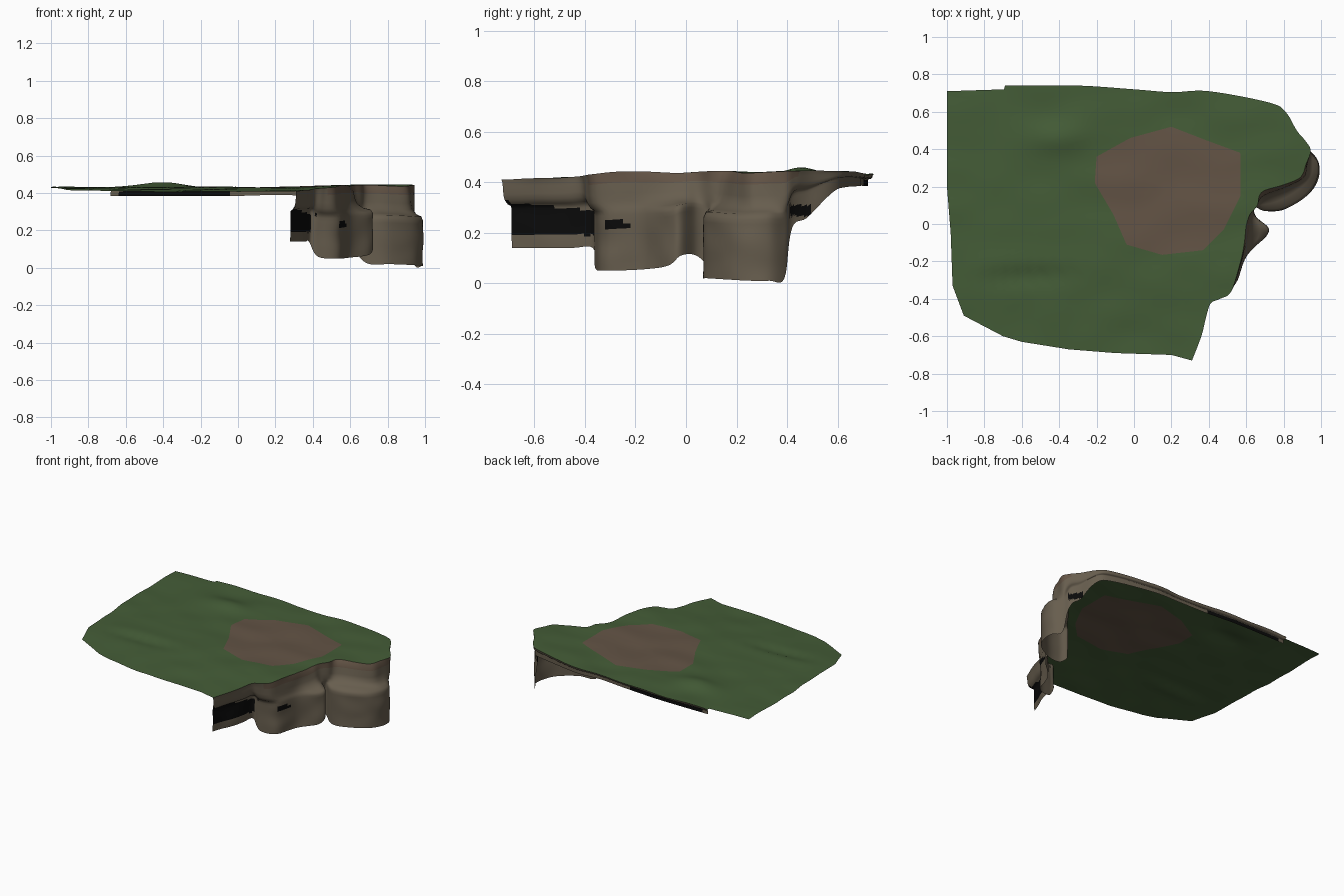
import bpy, bmesh, math
from mathutils import Vector, noise

if "Cube" in bpy.data.objects:
    bpy.data.objects.remove(bpy.data.objects["Cube"])

def material(name, rgb):
    m = bpy.data.materials.new(name)
    m.diffuse_color = (*rgb, 1)
    m.use_nodes = True
    m.node_tree.nodes["Principled BSDF"].inputs["Base Color"].default_value = m.diffuse_color
    return m

GRASS = material("grass green", (0.058, 0.108, 0.038))
DIRT = material("dirt brown", (0.125, 0.088, 0.060))
ROCK = material("rock brown", (0.135, 0.110, 0.076))
BLACK = material("cave black", (0.003, 0.003, 0.003))

def smooth(a, b, x):
    t = min(max((x - a) / (b - a), 0), 1)
    return t * t * (3 - 2 * t)

def height(x, y):
    """Gentle bumps on the plateau."""
    z = 0.408 + 0.022 * smooth(-0.72, -0.2, y) + 0.012 * smooth(0.2, 0.7, x)
    z += 0.03 * math.exp(-((x + 0.4) / 0.15) ** 2 - ((y - 0.46) / 0.08) ** 2)
    z -= 0.02 * math.exp(-((x + 0.55) / 0.25) ** 2 - ((y + 0.28) / 0.05) ** 2)
    return z + 0.008 * noise.noise(Vector((x * 4, y * 6, 2)))

def catmull(p0, p1, p2, p3, t):
    return [0.5 * (2*b + (c - a)*t + (2*a - 5*b + 4*c - d)*t*t + (3*b - a - 3*c + d)*t**3)
            for a, b, c, d in zip(p0, p1, p2, p3)]

def finish(bm, name, mats, angle):
    me = bpy.data.meshes.new(name)
    bm.to_mesh(me)
    bm.free()
    ob = bpy.data.objects.new(name, me)
    bpy.context.collection.objects.link(ob)
    for m in mats:
        me.materials.append(m)
    bpy.ops.object.select_all(action='DESELECT')
    ob.select_set(True)
    bpy.context.view_layer.objects.active = ob
    bpy.ops.object.shade_smooth_by_angle(angle=math.radians(angle))
    return ob

# Cliff columns: rim x, rim y, foot x, foot y, foot z
COLUMNS = [
    (.31, -.73, .28, -.69, .14), (.36, -.60, .33, -.56, .14), (.385, -.5, .36, -.45, .14),
    (.41, -.425, .385, -.37, .14), (.46, -.40, .43, -.36, .06), (.52, -.36, .54, -.32, .05),
    (.57, -.20, .60, -.17, .055), (.59, -.10, .70, -.07, .07), (.60, -.01, .72, -.02, .11),
    (.62, .05, .65, .04, .11), (.66, .10, .645, .09, .06), (.67, .15, .70, .07, .02),
    (.70, .18, .81, .08, .02), (.80, .21, .93, .16, .015), (.89, .25, .985, .25, .01),
    (.92, .32, .985, .33, .01), (.945, .39, .94, .39, .02), (.92, .44, .90, .42, .22),
    (.87, .50, .86, .48, .26), (.81, .60, .81, .58, .36), (.72, .65, .71, .63, .38),
    (.40, .71, .40, .69, .385), (.20, .705, .20, .69, .39), (0, .72, 0, .70, .385),
    (-.30, .74, -.30, .72, .385), (-.69, .74, -.68, .72, .385)]
cols = []
for i in range(len(COLUMNS) - 1):
    q = [COLUMNS[min(max(i + k, 0), len(COLUMNS) - 1)] for k in (-1, 0, 1, 2)]
    steps = 12 if i > 20 else 6
    cols += [catmull(*q, s / steps) for s in range(steps)]
cols.append(list(COLUMNS[-1]))

# Cliff: rim wall, ledge, then straight buttresses down to the foot
def wall_column(c):
    rx, ry, bx, by, zb = c
    top = height(rx, ry)
    ledge = zb + (top - zb) * 0.64
    d = top - ledge
    prof = [(0, top), (.08, top - .1*d), (.16, top - .3*d), (.2, top - .6*d),
            (.3, top - .82*d), (.6, ledge), (.9, ledge - .06*d), (1, ledge - .2*d)]
    start = prof[-1][1]
    prof += [(1, start + (zb - start) * k / 12) for k in range(1, 13)]
    out = []
    for t, z in prof:
        p = Vector((rx + (bx - rx) * t, ry + (by - ry) * t, z))
        w = 0.008 * noise.noise(p * 9) * min(1, t * 5) * smooth(0, .1, top - zb)
        out.append(p + Vector((w, -w * 0.3, 0)))
    return out

bm = bmesh.new()
grid = [[bm.verts.new(p) for p in wall_column(c)] for c in cols]
for a, b in zip(grid, grid[1:]):
    for j in range(len(a) - 1):
        f = bm.faces.new((a[j], a[j+1], b[j+1], b[j]))
        x, y, z = f.calc_center_median()
        panel = y < -.365 and x < .42 and .19 < z < .32 - .1 * (y + .69)
        hole = ((y + .275) / .045) ** 2 + ((z - .23) / .022) ** 2 < 1
        north = -.63 < x < -.04 and y > .6 and z < .41
        corner = .41 < y < .49 and .265 < z < .31
        if panel or hole or north or corner:
            f.material_index = 1
        elif j < 2 and x > .48 and y < .45:
            f.material_index = 2
finish(bm, "cliff_wall", [ROCK, BLACK, DIRT], 60)

# Plateau outline: the cliff rim plus the free edges
FREE = [(-.69, .74), (-.695, .72), (-1, .71), (-1, .2), (-.98, -.05), (-.97, -.33), (-.91, -.49),
        (-.7, -.6), (-.6, -.63), (-.35, -.67), (-.1, -.69), (.2, -.7), (.31, -.73)]
outline = [(c[0], c[1]) for c in cols]
for (x0, y0), (x1, y1) in zip(FREE, FREE[1:]):
    n = max(1, round(math.hypot(x1 - x0, y1 - y0) / 0.03))
    outline += [(x0 + (x1 - x0) * k / n, y0 + (y1 - y0) * k / n) for k in range(1, n + 1)]
outline.pop()

# Bare dirt patch, as a radius by direction around its centre
CX, CY = .18, .18
PATCH = [(-.2, .36), (-.02, .46), (.2, .52), (.38, .45), (.57, .38), (.57, .15), (.48, -.03),
         (.37, -.14), (.15, -.165), (-.04, -.11), (-.11, .05), (-.21, .22)]

def patch_radius(a):
    dx, dy = math.cos(a), math.sin(a)
    for (x0, y0), (x1, y1) in zip(PATCH, PATCH[1:] + PATCH[:1]):
        ex, ey, px, py = x1 - x0, y1 - y0, x0 - CX, y0 - CY
        den = dx * ey - dy * ex
        if abs(den) > 1e-9:
            r, s = (px * ey - py * ex) / den, (px * dy - py * dx) / den
            if r > 0 and -1e-6 <= s <= 1 + 1e-6:
                return r
    return .35

# Plateau: rings from the patch centre out to the rim
INNER, OUTER = 6, 16
bm = bmesh.new()
centre = bm.verts.new((CX, CY, height(CX, CY)))
spokes = []
for x, y in outline:
    a, full = math.atan2(y - CY, x - CX), math.hypot(x - CX, y - CY)
    pr = min(patch_radius(a), full * .92)
    radii = [pr * k / INNER for k in range(1, INNER + 1)]
    radii += [pr + (full - pr) * k / OUTER for k in range(1, OUTER + 1)]
    ring = []
    for r in radii:
        px, py = CX + r * math.cos(a), CY + r * math.sin(a)
        ring.append(bm.verts.new((px, py, height(px, py))))
    spokes.append(ring)
for a, b in zip(spokes, spokes[1:] + spokes[:1]):
    bm.faces.new((centre, a[0], b[0])).material_index = 1
    for j in range(len(a) - 1):
        bm.faces.new((a[j], a[j+1], b[j+1], b[j])).material_index = int(j < INNER - 1)
finish(bm, "grass_plateau", [GRASS, DIRT], 60)
